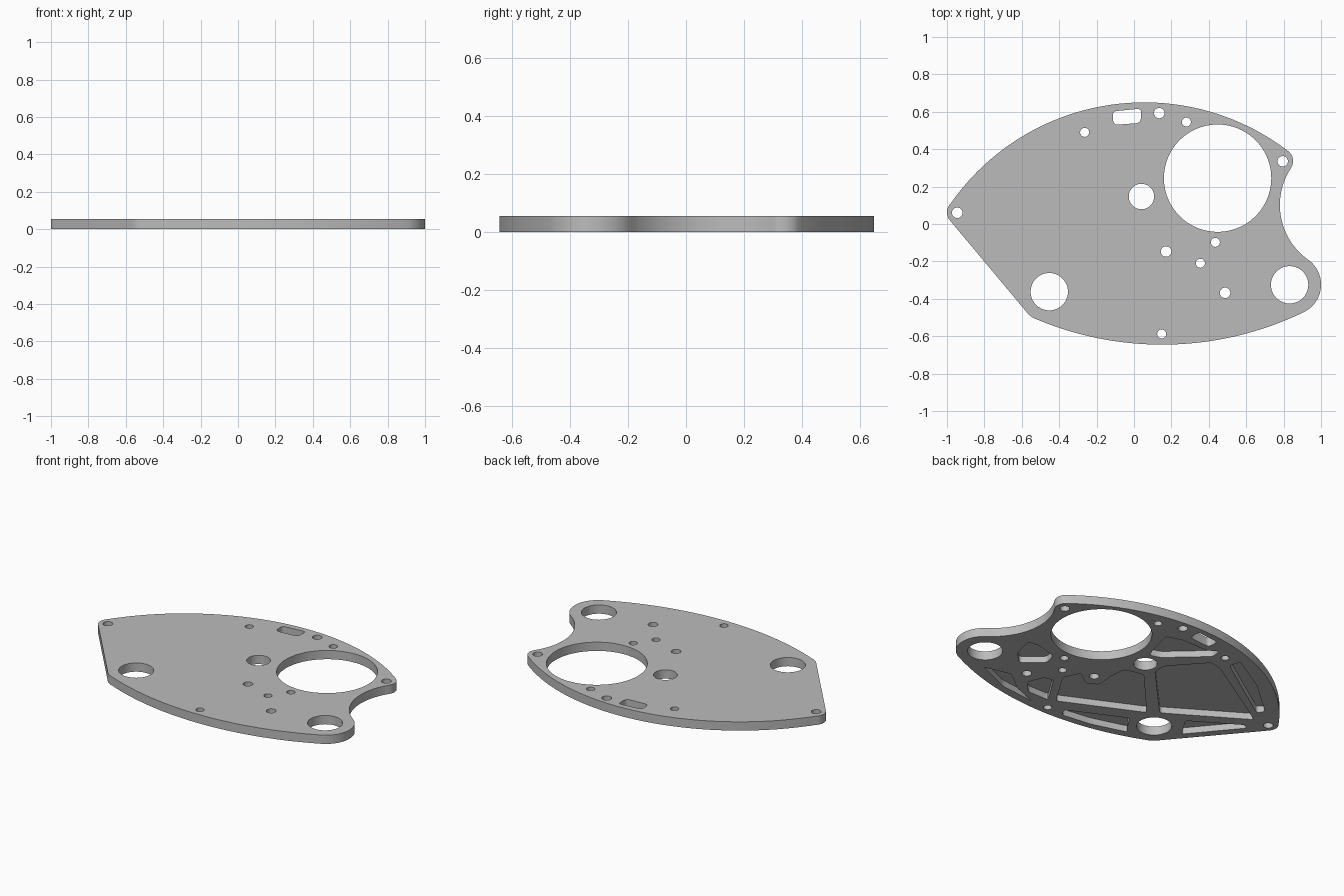
import bpy
import bmesh
import math
from mathutils import Vector

THICK = 0.055
DEPTH = 0.04

default_cube = bpy.data.objects.get("Cube")
if default_cube:
    bpy.data.objects.remove(default_cube, do_unlink=True)

metal = bpy.data.materials.new("plain_grey_metal")
metal.use_nodes = True
grey = (0.5, 0.5, 0.5, 1.0)
metal.diffuse_color = grey
metal.node_tree.nodes["Principled BSDF"].inputs["Base Color"].default_value = grey


def arc(start, middle, end, steps):
    """Points on the circle through three given points."""
    a, b, c = Vector(start), Vector(middle), Vector(end)
    p, q = b - a, c - a
    cross = 2 * (p.x * q.y - p.y * q.x)
    pp, qq = p.length_squared, q.length_squared
    centre = a + Vector((q.y * pp - p.y * qq, p.x * qq - q.x * pp)) / cross
    radius = (a - centre).length
    first = math.atan2(a.y - centre.y, a.x - centre.x)
    last = math.atan2(c.y - centre.y, c.x - centre.x)
    sweep = (last - first) % math.tau
    if cross < 0:
        sweep -= math.tau
    angles = [first + sweep * i / steps for i in range(steps + 1)]
    return [centre + radius * Vector((math.cos(t), math.sin(t))) for t in angles]


def circle(x, y, radius):
    count = 96 if radius > 0.2 else 40
    angles = [math.tau * i / count for i in range(count)]
    return [Vector((x + radius * math.cos(t), y + radius * math.sin(t))) for t in angles]


def rounded(corners, radius=0.02, steps=5):
    """Polygon with each corner replaced by a small curve."""
    corners = [Vector(c) for c in corners]
    points = []
    for i, corner in enumerate(corners):
        before = corners[i - 1] - corner
        after = corners[(i + 1) % len(corners)] - corner
        p = corner + before.normalized() * min(radius, before.length * 0.4)
        q = corner + after.normalized() * min(radius, after.length * 0.4)
        for k in range(steps + 1):
            t = k / steps
            points.append(p * (1 - t) ** 2 + corner * 2 * t * (1 - t) + q * t ** 2)
    return points


def prism(name, outlines, bottom, top):
    """Closed prisms over flat outlines, all in one object."""
    bm = bmesh.new()
    for outline in outlines:
        face = bm.faces.new([bm.verts.new((p.x, p.y, bottom)) for p in outline])
        raised = bmesh.ops.extrude_face_region(bm, geom=[face])["geom"]
        verts = [v for v in raised if isinstance(v, bmesh.types.BMVert)]
        bmesh.ops.translate(bm, verts=verts, vec=(0, 0, top - bottom))
    bmesh.ops.recalc_face_normals(bm, faces=bm.faces)
    mesh = bpy.data.meshes.new(name)
    bm.to_mesh(mesh)
    bm.free()
    mesh.materials.append(metal)
    obj = bpy.data.objects.new(name, mesh)
    bpy.context.collection.objects.link(obj)
    return obj


# Outer contour, clockwise from the left tip
contour = []
for start, middle, end, steps in (
    ((-0.985, 0.02), (-1, 0.06), (-0.98, 0.11), 10),
    ((-0.98, 0.11), (0.08, 0.65), (0.83, 0.385), 64),
    ((0.83, 0.385), (0.85, 0.345), (0.84, 0.3), 10),
    ((0.84, 0.3), (0.78, 0.1), (0.93, -0.19), 32),
    ((0.93, -0.19), (1, -0.33), (0.91, -0.47), 20),
    ((0.91, -0.47), (0.14, -0.645), (-0.52, -0.51), 48),
    ((-0.52, -0.51), (-0.55, -0.495), (-0.575, -0.47), 8),
):
    contour += arc(start, middle, end, steps)[:-1]
contour.append(Vector((-0.575, -0.47)))
plate = prism("mounting_plate", [contour], 0, THICK)

# Through holes: main bore, shaft hole, two bearing holes
holes = [
    circle(0.447, 0.245, 0.287),
    circle(0.04, 0.147, 0.068),
    circle(-0.453, -0.362, 0.1),
    circle(0.832, -0.325, 0.1),
]
# Screw holes, larger and smaller
for x, y in ((-0.945, 0.06), (0.135, 0.593), (0.795, 0.335),
             (0.172, -0.147), (0.487, -0.368)):
    holes.append(circle(x, y, 0.028))
for x, y in ((-0.264, 0.49), (0.28, 0.545), (0.435, -0.098),
             (0.355, -0.21), (0.148, -0.588)):
    holes.append(circle(x, y, 0.024))
# Cable slot
holes.append(rounded([(-0.11, 0.53), (0.035, 0.54), (0.04, 0.617), (-0.115, 0.602)], 0.025))

# Weight-saving pockets in the underside, leaving ribs between them
main_pocket = [(-0.06, 0.2), (-0.055, 0.12), (-0.38, -0.225),
               (-0.84, 0.06), (-0.32, 0.38), (-0.24, 0.4)]
centre_pocket = [(-0.03, 0.05), (0.09, 0.02), (0.1, -0.07), (0.09, -0.2),
                 (0.16, -0.24), (0.25, -0.17), (0.3, -0.27),
                 (0.16, -0.5), (-0.32, -0.27)]
slot_pocket = [(0.09, 0.24), (0.125, 0.36), (0.15, 0.46), (0.06, 0.49),
               (-0.13, 0.49), (-0.19, 0.53), (-0.2, 0.46), (0.02, 0.26)]
rim_pocket = [(-0.34, 0.44), (-0.36, 0.51), (-0.6, 0.37), (-0.83, 0.17), (-0.8, 0.13)]
left_pocket = [(-0.63, -0.33), (-0.87, -0.04), (-0.84, -0.02), (-0.55, -0.2)]
front_pocket = [(0.06, -0.55), (0.03, -0.6), (-0.16, -0.575),
                (-0.38, -0.51), (-0.33, -0.45), (-0.29, -0.38)]
small_pocket = [(0.32, -0.33), (0.2, -0.52), (0.35, -0.52), (0.42, -0.44), (0.38, -0.34)]
corner_pocket = [(0.26, -0.59), (0.42, -0.53), (0.55, -0.43), (0.72, -0.47), (0.5, -0.565)]
neck_pocket = [(0.63, -0.08), (0.5, -0.12), (0.48, -0.2),
               (0.6, -0.3), (0.68, -0.22), (0.71, -0.09)]
pockets = [rounded(shape) for shape in (
    main_pocket, centre_pocket, slot_pocket, rim_pocket, left_pocket,
    front_pocket, small_pocket, corner_pocket, neck_pocket)]

# Cut everything out of the plate, then drop the cutters
cutters = [prism("hole_cutter", holes, -0.1, 0.2),
           prism("pocket_cutter", pockets, -0.1, DEPTH)]
bpy.context.view_layer.objects.active = plate
for cutter in cutters:
    cutter.hide_render = True
    cut = plate.modifiers.new(cutter.name, "BOOLEAN")
    cut.operation = "DIFFERENCE"
    cut.solver = "EXACT"
    cut.object = cutter
    bpy.ops.object.modifier_apply(modifier=cut.name)
for cutter in cutters:
    bpy.data.objects.remove(cutter, do_unlink=True)

# Smooth round walls, sharp rims
bpy.ops.object.select_all(action="DESELECT")
plate.select_set(True)
bpy.ops.object.shade_smooth_by_angle(angle=math.radians(30))
